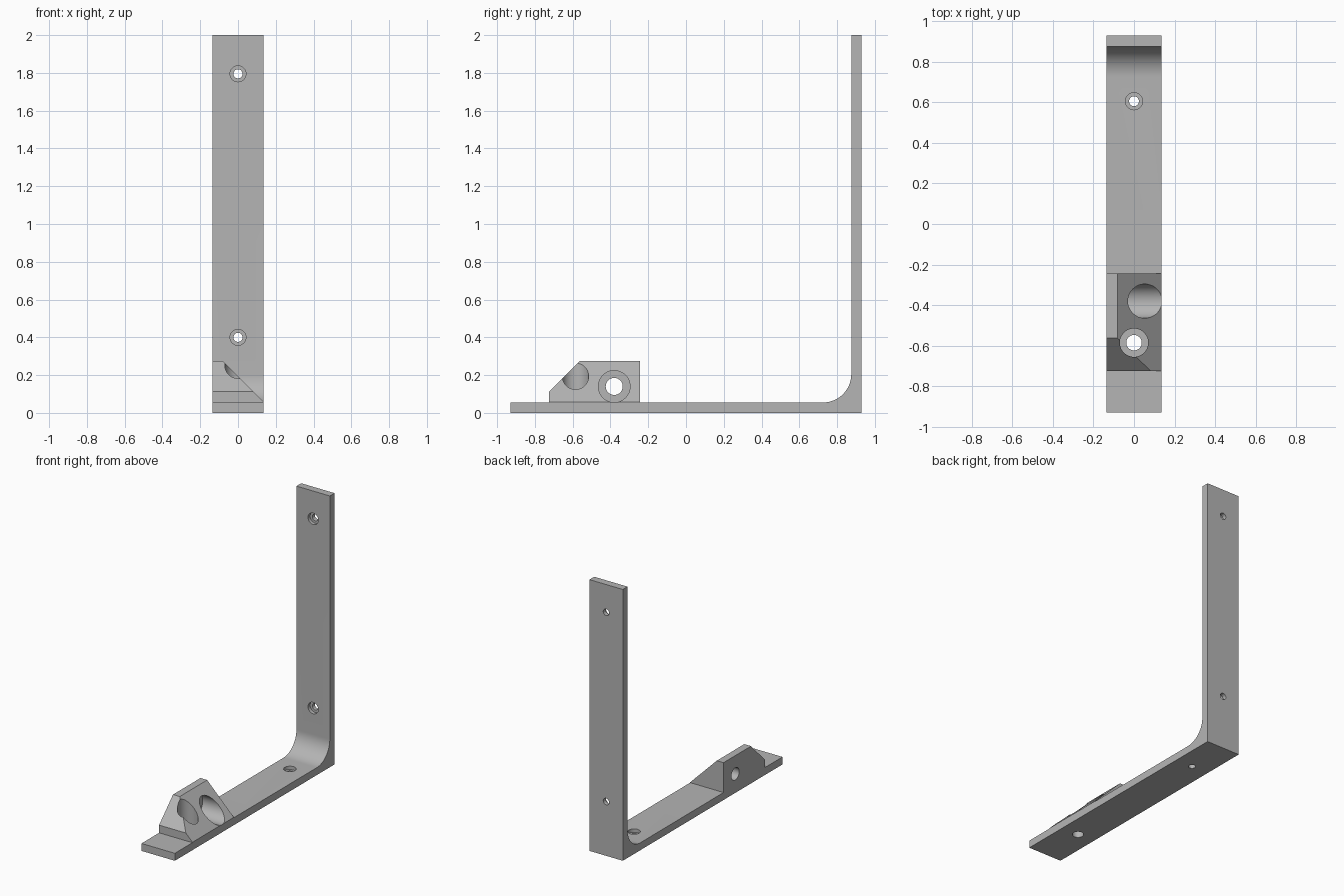
import bpy, bmesh, math
from mathutils import Vector, Matrix

old = bpy.data.objects.get("Cube")
if old:
    bpy.data.objects.remove(old)

W, L, H, T = 0.136, 0.93, 2.0, 0.055   # half width, half length, height, thickness
INNER = L - T                          # inner face of the upright
R = 0.15                               # inside corner radius

grey = bpy.data.materials.new("plain grey")
grey.use_nodes = True
colour = (0.46, 0.46, 0.46, 1)
grey.diffuse_color = colour
grey.node_tree.nodes["Principled BSDF"].inputs["Base Color"].default_value = colour


def make(name, bm):
    bmesh.ops.recalc_face_normals(bm, faces=bm.faces)
    mesh = bpy.data.meshes.new(name)
    bm.to_mesh(mesh)
    bm.free()
    mesh.materials.append(grey)
    ob = bpy.data.objects.new(name, mesh)
    bpy.context.collection.objects.link(ob)
    return ob


def extrude_profile(name, points):
    """Side profile (y, z) pushed across the full width."""
    bm = bmesh.new()
    face = bm.faces.new([bm.verts.new((-W, y, z)) for y, z in points])
    new = bmesh.ops.extrude_face_region(bm, geom=[face])["geom"]
    verts = [v for v in new if isinstance(v, bmesh.types.BMVert)]
    bmesh.ops.translate(bm, verts=verts, vec=(2 * W, 0, 0))
    return make(name, bm)


def combine(target, tool, operation):
    mod = target.modifiers.new(operation.title(), 'BOOLEAN')
    mod.operation, mod.solver, mod.object = operation, 'EXACT', tool
    bpy.context.view_layer.objects.active = target
    bpy.ops.object.modifier_apply(modifier=mod.name)
    bpy.data.objects.remove(tool)


def drill(target, start, end, radius):
    a, b = Vector(start), Vector(end)
    axis = b - a
    turn = axis.to_track_quat('Z', 'Y').to_matrix().to_4x4()
    bm = bmesh.new()
    bmesh.ops.create_cone(bm, cap_ends=True, segments=48, radius1=radius, radius2=radius,
                          depth=axis.length,
                          matrix=Matrix.Translation((a + b) / 2) @ turn)
    cutter = make("hole_cutter", bm)
    cutter.hide_render = True
    combine(target, cutter, 'DIFFERENCE')


# L-shaped strap with a rounded inside corner
steps = 20
arc = [(INNER - R + R * math.sin(a), T + R - R * math.cos(a))
       for a in (math.pi / 2 * i / steps for i in range(steps + 1))]
bracket = extrude_profile("angle_bracket",
                          [(-L, 0), (L, 0), (L, H), (INNER, H)] + arc[::-1] + [(-L, T)])

# Mounting block: chamfered front, then the outer side sliced at 45 degrees
TOP, FRONT, BACK = 0.275, -0.725, -0.243
block = extrude_profile("mounting_block",
                        [(FRONT, 0.02), (BACK, 0.02), (BACK, TOP), (-0.563, TOP), (FRONT, 0.112)])
bm = bmesh.new()
bm.from_mesh(block.data)
cut = bmesh.ops.bisect_plane(bm, geom=bm.verts[:] + bm.edges[:] + bm.faces[:],
                             plane_co=(-0.081, 0, TOP), plane_no=(1, 0, 1), clear_outer=True)
bmesh.ops.holes_fill(bm, edges=[e for e in cut["geom_cut"] if isinstance(e, bmesh.types.BMEdge)])
bmesh.ops.recalc_face_normals(bm, faces=bm.faces)
bm.to_mesh(block.data)
bm.free()
combine(bracket, block, 'UNION')

# Counterbored screw holes in the upright and in the foot
SMALL, HEAD, DEPTH = 0.024, 0.042, 0.025
for z in (0.4, 1.795):
    drill(bracket, (0, INNER - 0.1, z), (0, L + 0.1, z), SMALL)
    drill(bracket, (0, INNER - 0.1, z), (0, INNER + DEPTH, z), HEAD)
drill(bracket, (0, 0.605, -0.1), (0, 0.605, 0.2), SMALL)
drill(bracket, (0, 0.605, T - DEPTH), (0, 0.605, 0.2), HEAD)

# Block holes: one downward, one sideways
drill(bracket, (0, -0.585, -0.1), (0, -0.585, 0.4), 0.038)
drill(bracket, (0, -0.585, T + 0.003), (0, -0.585, 0.4), 0.07)
drill(bracket, (-0.3, -0.38, 0.14), (0.3, -0.38, 0.14), 0.045)
drill(bracket, (-0.081, -0.38, 0.14), (0.3, -0.38, 0.14), 0.084)

bpy.ops.object.select_all(action='DESELECT')
bracket.select_set(True)
bpy.context.view_layer.objects.active = bracket
bpy.ops.object.shade_smooth_by_angle(angle=math.radians(30))
